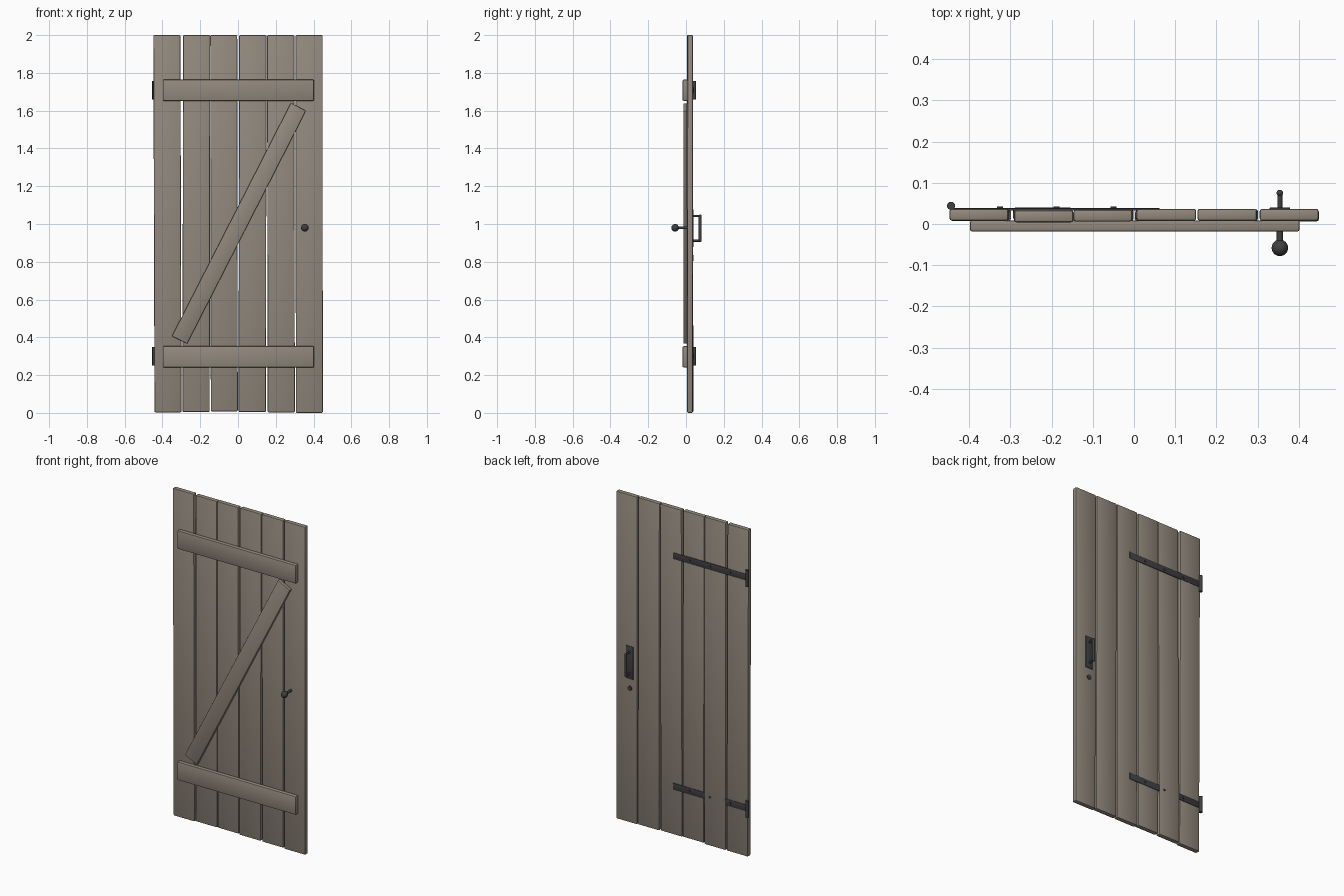
import bpy, bmesh, math
from mathutils import Matrix, Vector

if "Cube" in bpy.data.objects:
    bpy.data.objects.remove(bpy.data.objects["Cube"])


def material(name, rgb):
    m = bpy.data.materials.new(name)
    m.diffuse_color = (*rgb, 1)
    m.use_nodes = True
    m.node_tree.nodes["Principled BSDF"].inputs["Base Color"].default_value = m.diffuse_color
    return m


WOOD = material("weathered_wood", (0.29, 0.25, 0.205))
IRON = material("dark_iron", (0.05, 0.05, 0.055))


def finish(name, bm, mat):
    me = bpy.data.meshes.new(name)
    bmesh.ops.recalc_face_normals(bm, faces=bm.faces)
    bm.to_mesh(me)
    bm.free()
    ob = bpy.data.objects.new(name, me)
    bpy.context.collection.objects.link(ob)
    me.materials.append(mat)
    bpy.context.view_layer.objects.active = ob
    bpy.ops.object.select_all(action='DESELECT')
    ob.select_set(True)
    bpy.ops.object.shade_smooth_by_angle(angle=math.radians(35))
    return ob


def box_mesh(lo, hi, bevel, segments=2):
    lo, hi = Vector(lo), Vector(hi)
    bm = bmesh.new()
    mat = Matrix.Translation((lo + hi) / 2) @ Matrix.Diagonal((*(hi - lo), 1))
    bmesh.ops.create_cube(bm, size=1, matrix=mat)
    if bevel:
        bmesh.ops.bevel(bm, geom=bm.edges[:], offset=bevel, segments=segments,
                        profile=0.5, affect='EDGES')
    return bm


def box(name, lo, hi, mat, bevel=0.0):
    return finish(name, box_mesh(lo, hi, bevel), mat)


def rod(name, a, b, r, mat, sides=16):
    a, b = Vector(a), Vector(b)
    d = b - a
    rot = d.to_track_quat('Z', 'Y').to_matrix().to_4x4()
    bm = bmesh.new()
    bmesh.ops.create_cone(bm, cap_ends=True, segments=sides, radius1=r, radius2=r,
                          depth=d.length, matrix=Matrix.Translation((a + b) / 2) @ rot)
    return finish(name, bm, mat)


def ball(name, c, r, mat):
    bm = bmesh.new()
    bmesh.ops.create_uvsphere(bm, u_segments=24, v_segments=12, radius=r,
                              matrix=Matrix.Translation(c))
    return finish(name, bm, mat)


# Planks, each leaning a little: x left, x right, lean in x, y shift bottom, y shift top, z bottom
planks = [(-0.442, -0.299, -0.006, 0.000, 0.001, 0.003),
          (-0.294, -0.150, 0.003, 0.004, -0.003, 0.005),
          (-0.144, -0.001, -0.003, 0.000, -0.001, 0.008),
          (0.003, 0.148, 0.003, -0.002, 0.001, 0.005),
          (0.157, 0.301, -0.003, 0.000, 0.001, 0.003),
          (0.306, 0.449, -0.001, -0.001, 0.001, 0.000)]
for i, (x0, x1, lean, yb, yt, z0) in enumerate(planks):
    bm = box_mesh((x0, 0.007, z0), (x1, 0.036, 2.0), 0.006)
    for v in bm.verts:
        t = v.co.z / 2
        v.co.x += lean * t
        v.co.y += yb + (yt - yb) * t
    finish(f"plank_{i + 1}", bm, WOOD)

# Front ledges and diagonal brace
for label, z in (("lower", 0.297), ("upper", 1.708)):
    box(f"{label}_ledge", (-0.398, -0.018, z - 0.056), (0.402, 0.009, z + 0.056), WOOD, 0.005)
brace = box("diagonal_brace", (-0.045, -0.0105, -0.693), (0.045, 0.0105, 0.693), WOOD, 0.004)
brace.location = (0.005, -0.004, 1.003)
brace.rotation_euler.y = math.atan2(0.63, 1.235)

# Back hinges: strap, barrel and rivets
for label, z in (("lower", 0.3), ("upper", 1.708)):
    box(f"{label}_hinge_strap", (-0.443, 0.033, z - 0.02), (0.062, 0.0385, z + 0.02), IRON, 0.001)
    rod(f"{label}_hinge_barrel", (-0.444, 0.044, z - 0.05), (-0.444, 0.044, z + 0.05), 0.01, IRON)
    for k, x in enumerate((-0.325, -0.188, -0.05)):
        rod(f"{label}_hinge_rivet_{k + 1}", (x, 0.034, z), (x, 0.0425, z), 0.007, IRON, 12)

# Front knob with its spindle and the rose on the back
X = 0.354
ball("knob", (X, -0.058, 0.98), 0.02, IRON)
rod("knob_spindle", (X, -0.05, 0.98), (X, 0.02, 0.98), 0.0075, IRON)
rod("keyhole_rose", (X, 0.03, 0.82), (X, 0.0395, 0.82), 0.015, IRON)

# Back pull handle
box("handle_plate", (X - 0.025, 0.034, 0.877), (X + 0.025, 0.0395, 1.077), IRON, 0.001)
for label, z in (("lower", 0.912), ("upper", 1.042)):
    rod(f"handle_{label}_post", (X, 0.036, z), (X, 0.076, z), 0.006, IRON)
    ball(f"handle_{label}_corner", (X, 0.075, z), 0.008, IRON)
rod("handle_grip", (X, 0.075, 0.912), (X, 0.075, 1.042), 0.008, IRON)
